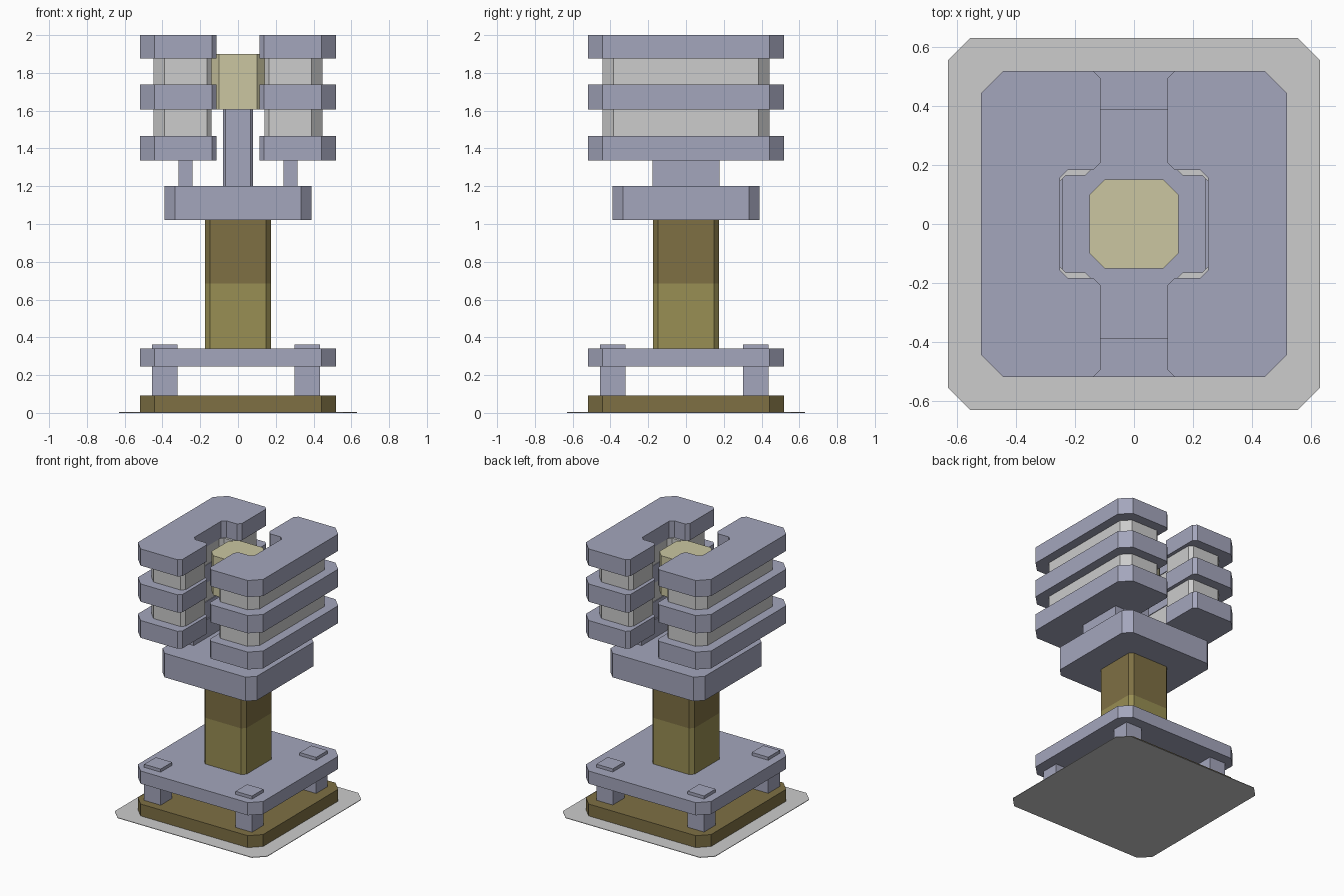
import bpy
import bmesh
from mathutils import Vector

cube = bpy.data.objects.get("Cube")
if cube:
    bpy.data.objects.remove(cube, do_unlink=True)


def material(name, r, g, b):
    """Flat material from display colour values in 0-255."""
    col = [((c / 255 + 0.055) / 1.055) ** 2.4 for c in (r, g, b)] + [1]
    m = bpy.data.materials.new(name)
    m.use_nodes = True
    m.diffuse_color = col
    m.node_tree.nodes["Principled BSDF"].inputs["Base Color"].default_value = col
    return m


steel = material("blue grey metal", 164, 166, 188)
pale = material("pale grey", 204, 204, 204)
cream = material("pale yellow", 203, 198, 161)
olive = material("olive", 152, 142, 83)
brown = material("olive brown", 126, 112, 68)


def prism(name, corners, z0, z1, mat):
    """Extrude a plan outline of (x, y, corner cut), listed counter-clockwise."""
    outline = []
    for i, (x, y, cut) in enumerate(corners):
        p = Vector((x, y))
        if cut == 0:
            outline.append(p)
            continue
        for q in (corners[i - 1], corners[(i + 1) % len(corners)]):
            outline.append(p + (Vector(q[:2]) - p).normalized() * cut)
    bm = bmesh.new()
    low = [bm.verts.new((p.x, p.y, z0)) for p in outline]
    high = [bm.verts.new((p.x, p.y, z1)) for p in outline]
    n = len(outline)
    bm.faces.new(low[::-1])
    bm.faces.new(high)
    for i in range(n):
        j = (i + 1) % n
        bm.faces.new((low[i], low[j], high[j], high[i]))
    bmesh.ops.recalc_face_normals(bm, faces=bm.faces)
    me = bpy.data.meshes.new(name)
    bm.to_mesh(me)
    bm.free()
    me.materials.append(mat)
    ob = bpy.data.objects.new(name, me)
    bpy.context.collection.objects.link(ob)
    return ob


def block(name, hx, hy, z0, z1, cut, mat, cx=0, cy=0):
    corners = [(cx + sx * hx, cy + sy * hy, cut)
               for sx, sy in ((-1, -1), (1, -1), (1, 1), (-1, 1))]
    return prism(name, corners, z0, z1, mat)


def bracket(name, side, inner, outer, hy, notch_x, notch_y, cut, z0, z1, mat):
    """C-shaped slab with its notch facing the middle."""
    half = [(notch_x, notch_y, 0.025), (inner, notch_y, 0.025),
            (inner, hy, 0.025), (outer, hy, cut)]
    pts = half + [(x, -y, c) for x, y, c in reversed(half)]
    pts = [(side * x, y, c) for x, y, c in pts]
    if side > 0:
        pts.reverse()
    return prism(name, pts, z0, z1, mat)


# Foot: ground sheet, base slab, raised plate on four posts
block("ground_sheet", 0.63, 0.63, 0, 0.004, 0.075, pale)
block("base_slab", 0.518, 0.518, 0.004, 0.093, 0.075, brown)
block("raised_plate", 0.518, 0.518, 0.245, 0.34, 0.075, steel)
for sx, x in (("right", -0.388), ("left", 0.367)):
    for sy, y in (("front", -0.388), ("back", 0.37)):
        block(f"{sy}_{sx}_post", 0.068, 0.068, 0.093, 0.363, 0, steel, x, y)

# Column and collar
block("lower_column", 0.175, 0.175, 0.34, 0.685, 0.027, olive)
block("upper_column", 0.175, 0.175, 0.685, 1.02, 0.027, brown)
block("collar", 0.39, 0.39, 1.02, 1.2, 0.056, steel)

# Core on its pedestal
block("core_pedestal", 0.08, 0.08, 1.2, 1.605, 0.013, steel)
block("core", 0.15, 0.15, 1.605, 1.9, 0.05, cream)

# Two facing stacks of C-shaped slabs and pale spacers
for label, s in (("left", 1), ("right", -1)):
    block(label + "_stack_support", 0.036, 0.177, 1.2, 1.335, 0, steel, s * 0.278)
    for i, (z0, z1) in enumerate(((1.335, 1.465), (1.605, 1.738), (1.875, 2.0))):
        bracket(f"{label}_slab_{i + 1}", s, 0.113, 0.518, 0.518,
                0.25, 0.183, 0.075, z0, z1, steel)
    for i, (z0, z1) in enumerate(((1.465, 1.605), (1.738, 1.875))):
        bracket(f"{label}_spacer_{i + 1}", s, 0.14, 0.448, 0.443,
                0.255, 0.165, 0.06, z0, z1, pale)
